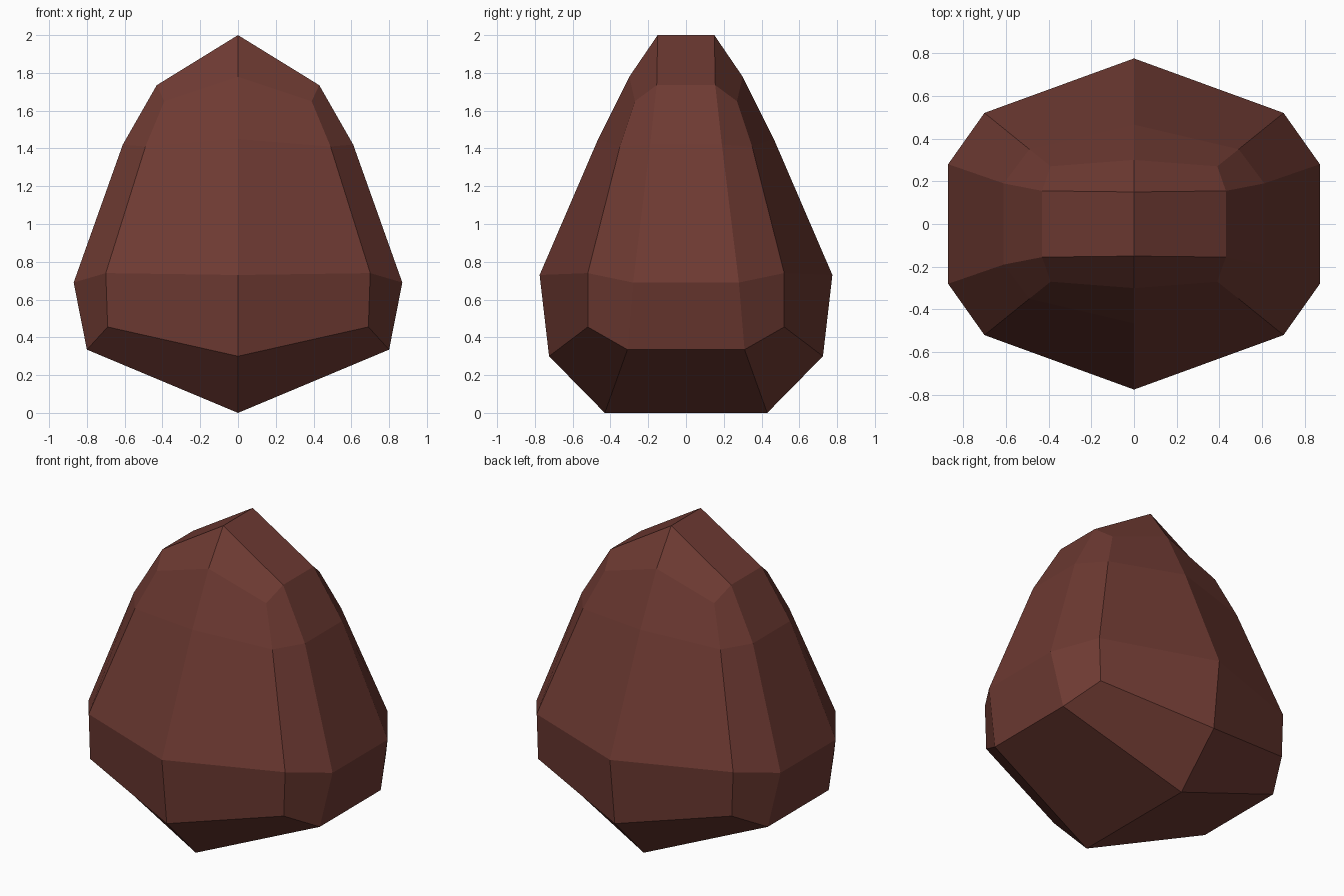
import bpy, bmesh

if "Cube" in bpy.data.objects:
    bpy.data.objects.remove(bpy.data.objects["Cube"])

# Quarter profile per level, top to bottom:
# centre (y, z), corner (x, y, z), side (x, y, z)
LEVELS = [
    ((0.30, 1.78), (0.39, 0.27, 1.65), (0.43, 0.155, 1.735)),
    ((0.465, 1.45), (0.49, 0.35, 1.41), (0.61, 0.19, 1.42)),
    ((0.775, 0.73), (0.70, 0.52, 0.74), (0.87, 0.28, 0.69)),
    ((0.725, 0.30), (0.69, 0.52, 0.455), (0.80, 0.31, 0.335)),
]
TOP, BOTTOM = (0.15, 2.0), (0.43, 0.0)   # end ridges (half length, z)

bm = bmesh.new()


def ring(centre, corner, side):
    """Mirror a quarter level in x and y into a ten-point ring."""
    (cy, cz), (bx, by, bz), (sx, sy, sz) = centre, corner, side
    right = [(0, -cy, cz), (bx, -by, bz), (sx, -sy, sz),
             (sx, sy, sz), (bx, by, bz), (0, cy, cz)]
    left = [(-x, y, z) for x, y, z in right[4:0:-1]]
    return [bm.verts.new(p) for p in right + left]


def cap(r, ridge):
    """Close a ring with a two-point ridge."""
    y, z = ridge
    f, b = bm.verts.new((0, -y, z)), bm.verts.new((0, y, z))
    for face in ((r[0], r[1], r[2], f), (r[2], r[3], b, f), (r[3], r[4], r[5], b),
                 (r[5], r[6], r[7], b), (r[7], r[8], f, b), (r[8], r[9], r[0], f)):
        bm.faces.new(face)


# Faceted body: bridge the rings, then cap both ends
rings = [ring(*level) for level in LEVELS]
for upper, lower in zip(rings, rings[1:]):
    for i in range(10):
        j = (i + 1) % 10
        bm.faces.new((upper[i], lower[i], lower[j], upper[j]))
cap(rings[0], TOP)
cap(rings[-1], BOTTOM)
bmesh.ops.recalc_face_normals(bm, faces=bm.faces)

mesh = bpy.data.meshes.new("faceted_stone")
bm.to_mesh(mesh)
bm.free()
stone = bpy.data.objects.new("faceted_stone", mesh)
bpy.context.collection.objects.link(stone)

# Dark reddish brown
mat = bpy.data.materials.new("reddish_brown")
mat.diffuse_color = (0.155, 0.042, 0.032, 1)
mat.use_nodes = True
mat.node_tree.nodes["Principled BSDF"].inputs["Base Color"].default_value = mat.diffuse_color
mesh.materials.append(mat)
